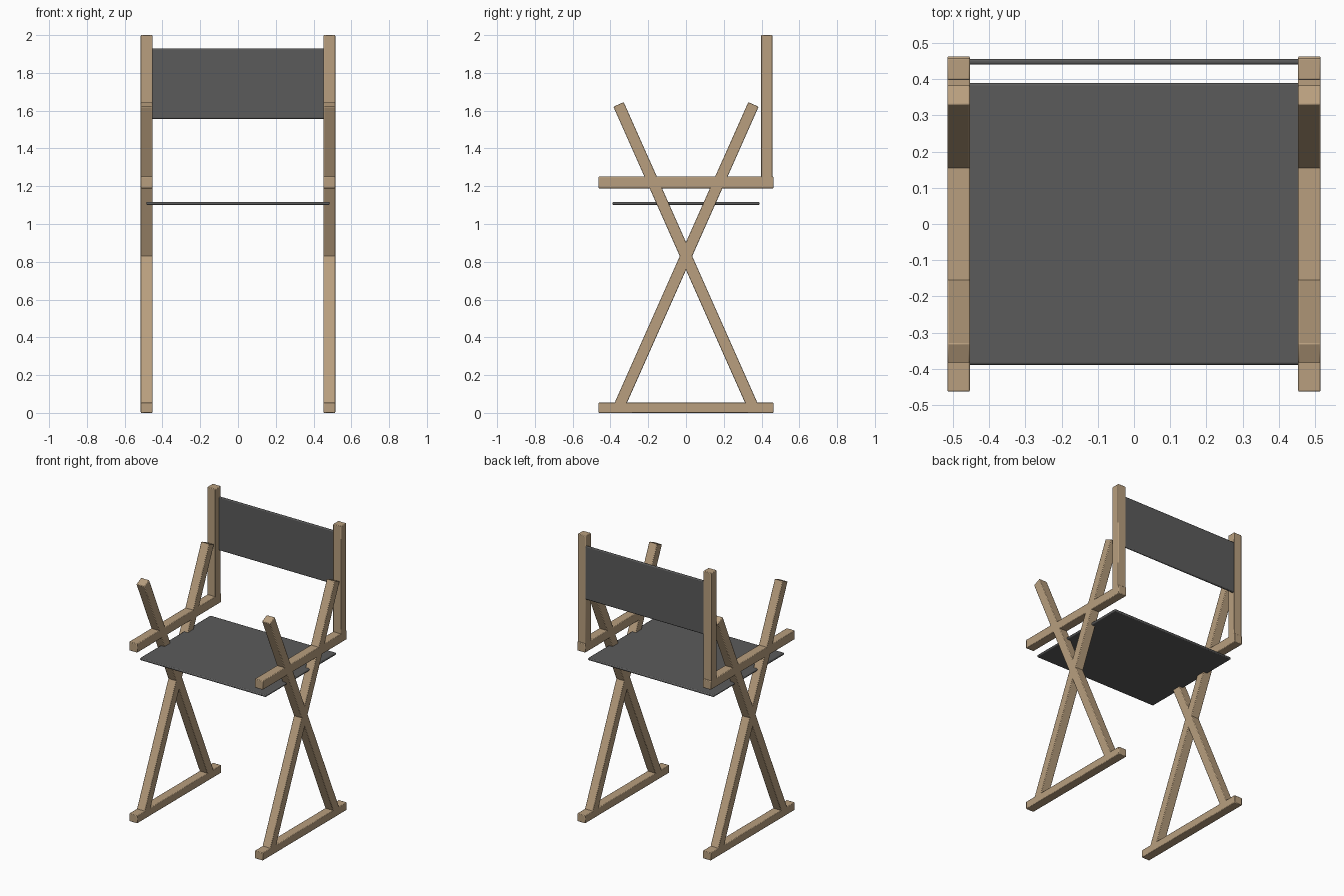
import bpy
from math import atan2, hypot

cube = bpy.data.objects.get("Cube")
if cube:
    bpy.data.objects.remove(cube, do_unlink=True)


def make_material(name, color):
    mat = bpy.data.materials.new(name)
    mat.use_nodes = True
    mat.diffuse_color = color
    mat.node_tree.nodes["Principled BSDF"].inputs["Base Color"].default_value = color
    return mat


wood = make_material("tan wood", (0.48, 0.345, 0.21, 1))
fabric = make_material("grey fabric", (0.105, 0.105, 0.105, 1))


def box(name, center, size, mat, tilt=0, bevel=0.004):
    bpy.ops.mesh.primitive_cube_add(size=1, location=center)
    obj = bpy.context.object
    obj.name = obj.data.name = name
    obj.scale = size
    bpy.ops.object.transform_apply(location=False, rotation=False, scale=True)
    obj.rotation_euler.x = tilt
    obj.data.materials.append(mat)
    mod = obj.modifiers.new("soft edges", "BEVEL")
    mod.width = bevel
    mod.segments = 2
    bpy.ops.object.shade_smooth_by_angle()
    return obj


BAR = 0.062        # thickness of the wooden bars
SIDE_X = 0.484     # centre of each side frame
CROSS_Z = 0.83     # where the legs cross
RUN, RISE = 0.357, 0.803
leg_length = 2 * hypot(RUN, RISE)
leg_tilt = atan2(RUN, RISE)

# Side frames: foot rail, crossed legs, arm rail and back post
for side, s in (("left", 1), ("right", -1)):
    x = s * SIDE_X
    box(f"{side}_foot_rail", (x, 0, 0.027), (BAR, 0.926, 0.054), wood)
    box(f"{side}_arm_rail", (x, 0, 1.22), (BAR, 0.926, BAR), wood)
    for name, t in (("rising_back_leg", -1), ("rising_front_leg", 1)):
        box(f"{side}_{name}", (x, 0, CROSS_Z), (BAR, 0.06, leg_length), wood, t * leg_tilt)
    box(f"{side}_back_post", (x, 0.428, 1.605), (BAR, 0.06, 0.79), wood)

# Fabric panels
box("seat", (0, 0, 1.109), (0.97, 0.778, 0.016), fabric, bevel=0.006)
box("backrest", (0, 0.448, 1.743), (0.96, 0.016, 0.372), fabric, bevel=0.006)
